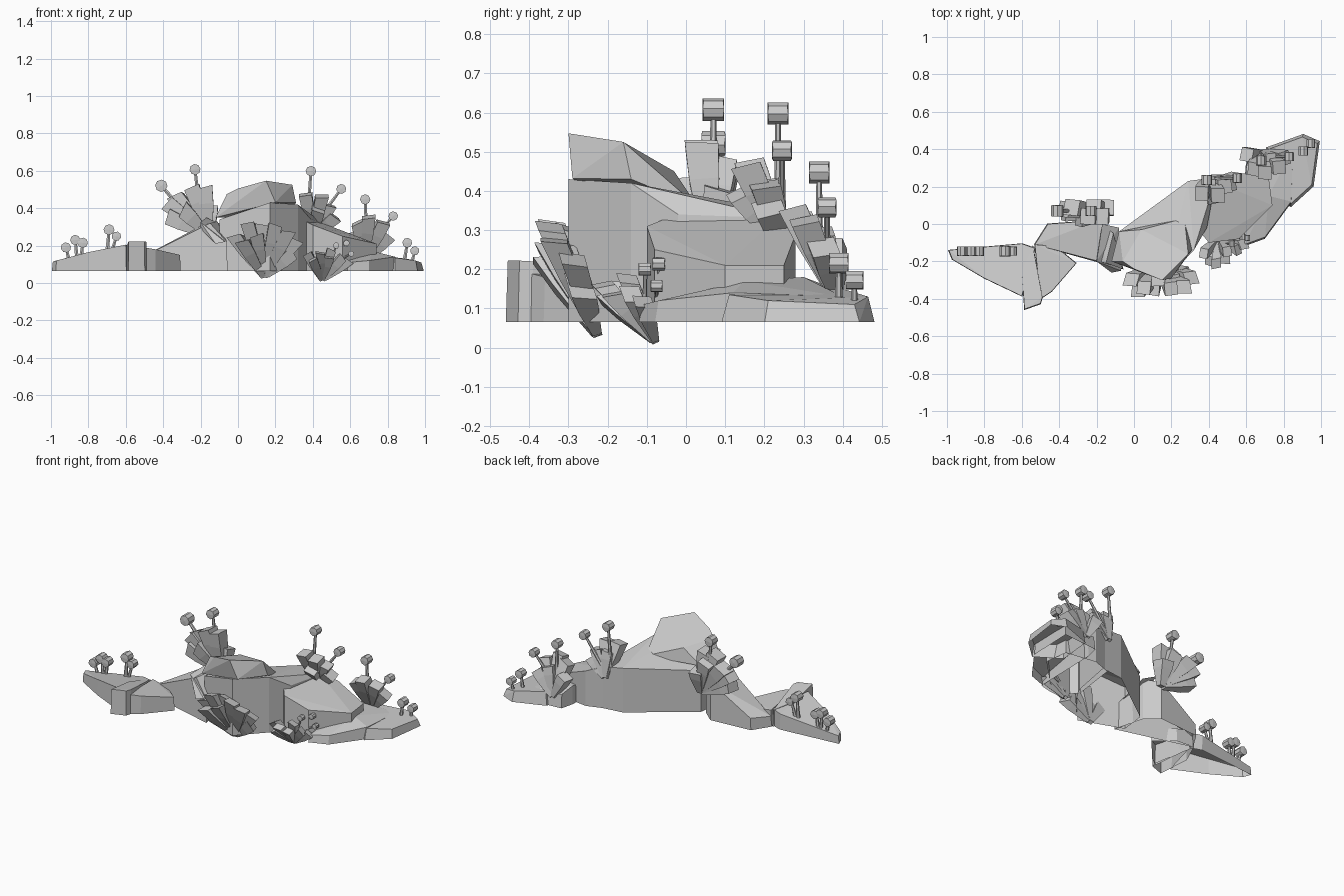
import bpy, bmesh, random
from mathutils import Vector as V
random.seed(4)
BASE = 0.065


def finish(name, bm):
    bmesh.ops.recalc_face_normals(bm, faces=bm.faces[:])
    me = bpy.data.meshes.new(name)
    bm.to_mesh(me)
    bm.free()
    ob = bpy.data.objects.new(name, me)
    bpy.context.collection.objects.link(ob)
    return ob


def rock(name, top, flare=1.03, grounded=True):
    """Faceted stone: hull of a top outline and its flared footprint, open underneath."""
    bm = bmesh.new()
    pts = [V(p) for p in top]
    c = sum(pts, V()) / len(pts)
    if grounded:
        pts += [V((c.x + (p.x - c.x) * flare, c.y + (p.y - c.y) * flare, BASE)) for p in pts]
    for p in pts:
        bm.verts.new(p)
    bmesh.ops.convex_hull(bm, input=bm.verts[:])
    bmesh.ops.delete(bm, geom=[v for v in bm.verts if not v.link_faces], context='VERTS')
    bm.normal_update()
    if grounded:
        under = [f for f in bm.faces if all(v.co.z < BASE + 0.001 for v in f.verts)]
        bmesh.ops.delete(bm, geom=under, context='FACES')
    bmesh.ops.dissolve_limit(bm, angle_limit=0.06, verts=bm.verts[:], edges=bm.edges[:])
    return finish(name, bm)


def fan(name, root, out, tips, w, t, lift):
    """Cluster of square blades that widen from a shared root to slanted tips."""
    bm = bmesh.new()
    root, out = V(root), V(out)
    for tip in tips:
        tip = V(tip)
        d = (tip - root).normalized()
        side = d.cross(out).normalized()
        thick = side.cross(d).normalized()
        start = root + (tip - root) * random.uniform(0, 0.12)
        slant = random.uniform(-0.2, 0.2)
        rings = []
        for k, s in ((0.0, 0.4), (0.65, 0.9), (0.97, 1.0)):
            ring = []
            for a, b in ((-1, -1), (1, -1), (1, 1), (-1, 1)):
                p = start.lerp(tip, k) + side * a * w * s / 2 + thick * b * t * s / 2
                if k > 0.9:
                    p += d * (a * w * slant + b * t * lift)
                ring.append(bm.verts.new(p))
            rings.append(ring)
        bm.faces.new(rings[0][::-1])
        bm.faces.new(rings[-1])
        for r0, r1 in zip(rings, rings[1:]):
            for i in range(4):
                j = (i + 1) % 4
                bm.faces.new((r0[i], r0[j], r1[j], r1[i]))
    return finish(name, bm)


def mushroom(name, foot, head, size):
    """Thin six-sided stalk with a barrel-shaped cap lying front to back."""
    foot, head = V(foot), V(head)
    d = head - foot
    rot = V((0, 0, 1)).rotation_difference(d.normalized()).to_matrix()
    bm = bmesh.new()
    bmesh.ops.create_cube(bm, size=2)
    bmesh.ops.subdivide_edges(bm, edges=bm.edges[:], cuts=1, use_grid_fill=True)
    for v in bm.verts:
        c = v.co.copy()
        y = c.y * (0.9 if abs(c.x * c.z) > 0.5 else 1.0)
        flat = V((c.x, 0, c.z))
        if flat.length > 0:
            flat = flat.normalized() * 1.06
        v.co = head + rot @ (V((flat.x, y, flat.z)) * size / 2)
    r = size * 0.14
    rings = [[bm.verts.new(p + rot @ V((x * q, y * q, 0)))
              for x, y in ((1, 0.5), (0, 1), (-1, 0.5), (-1, -0.5), (0, -1), (1, -0.5))]
             for p, q in ((foot, r * 1.5), (head - d.normalized() * size * 0.4, r))]
    for i in range(6):
        j = (i + 1) % 6
        bm.faces.new((rings[0][i], rings[0][j], rings[1][j], rings[1][i]))
    return finish(name, bm)


# Chain of stones from left to right
rock("left_tip_rock", [(-.99, -.14, .115), (-.97, -.19, .12), (-.8, -.29, .165), (-.6, -.385, .205),
                       (-.53, -.13, .17), (-.6, -.105, .165)], 1.02)
rock("left_front_rock", [(-.585, -.455, .222), (-.5, -.425, .222), (-.49, -.39, .22), (-.54, -.12, .17),
                         (-.6, -.25, .19)], 1.04)
rock("left_middle_rock", [(-.5, -.4, .19), (-.44, -.36, .18), (-.37, -.27, .165), (-.31, -.21, .15),
                          (-.42, -.12, .15), (-.53, -.11, .17)], 1.03)
rock("ramp_rock", [(-.53, -.11, .13), (-.46, .0, .14), (-.19, .02, .31), (-.11, -.05, .33),
                   (-.06, -.24, .22), (-.15, -.21, .32), (-.3, -.16, .24)], 1.02)
rock("joint_slab", [(-.2, -.2, .325), (-.17, .0, .35), (-.08, -.02, .31), (-.07, -.25, .22),
                    (-.2, -.19, .29), (-.12, -.26, .21)], grounded=False)
rock("centre_rock", [(-.08, -.04, .33), (.0, -.005, .34), (.29, .23, .35), (.44, .25, .33), (.39, -.02, .34),
                     (.32, -.14, .42), (.17, -.3, .43), (-.1, -.2, .34)], 1.0)
rock("centre_cap", [(.15, -.3, .547), (.29, -.16, .525), (.0, -.24, .505), (-.06, -.2, .475),
                    (-.08, -.04, .36), (.04, -.03, .45), (.27, .03, .36), (.2, -.29, .432),
                    (-.12, -.2, .35), (.31, -.14, .43)], grounded=False)
rock("right_rock", [(.36, -.05, .33), (.4, -.1, .31), (.56, -.08, .25), (.74, .1, .21),
                    (.72, .25, .21), (.52, .28, .29), (.4, .24, .34)], 1.0)
rock("right_ledge_rock", [(.59, -.11, .11), (.7, -.07, .12), (.79, .05, .13), (.84, .12, .14), (.72, .15, .17),
                          (.6, .3, .18), (.62, .38, .15), (.85, .4, .13)], 1.04)
rock("right_tip_rock", [(.84, .11, .135), (.95, .21, .12), (.98, .43, .11), (.9, .465, .13),
                        (.72, .4, .15), (.7, .2, .15)], 1.1)

# Blade clusters
fan("front_blades", (.14, -.225, .03), (0, -1, -.3),
    [(-.02, -.3, .255), (.02, -.36, .23), (.05, -.345, .325), (.1, -.35, .26), (.13, -.3, .31),
     (.2, -.35, .315), (.22, -.31, .25), (.27, -.34, .28), (.31, -.29, .23), (.29, -.27, .16)], .072, .06, .3)
fan("small_front_blades", (.45, -.075, .01), (0, -1, -.3),
    [(.37, -.16, .16), (.4, -.2, .13), (.44, -.215, .165), (.49, -.19, .14), (.5, -.15, .18),
     (.56, -.14, .14), (.59, -.11, .12)], .05, .045, .3)
fan("back_left_blades", (-.15, .06, .25), (0, 1, .1),
    [(-.38, .06, .36), (-.38, .08, .43), (-.34, .09, .47), (-.25, .04, .52), (-.22, .09, .48),
     (-.18, .04, .52), (-.3, .03, .4), (-.15, .09, .41)], .085, .085, -.05)
fan("back_right_blades", (.4, .25, .26), (0, 1, .4),
    [(.36, .16, .48), (.4, .2, .43), (.45, .15, .47), (.49, .2, .42), (.52, .21, .36), (.43, .14, .4)],
    .07, .075, -.1)
fan("far_right_blades", (.68, .385, .12), (0, 1, .4),
    [(.6, .37, .27), (.64, .29, .33), (.7, .27, .36), (.73, .34, .3), (.78, .3, .33), (.81, .35, .26)],
    .07, .07, -.1)

# Mushrooms: foot, cap centre, cap size
shrooms = [
    ((-.9, -.145, .11), (-.92, -.145, .19), .052), ((-.86, -.145, .12), (-.87, -.145, .23), .052),
    ((-.84, -.145, .13), (-.83, -.145, .215), .052), ((-.7, -.145, .15), (-.69, -.145, .285), .055),
    ((-.68, -.145, .15), (-.65, -.145, .25), .048),
    ((-.27, .07, .36), (-.41, .07, .52), .062), ((-.2, .07, .35), (-.23, .07, .607), .055),
    ((.37, .235, .32), (.39, .235, .598), .053), ((.43, .245, .34), (.552, .245, .503), .05),
    ((.69, .34, .2), (.68, .34, .447), .052), ((.71, .36, .22), (.83, .36, .358), .048),
    ((.89, .39, .12), (.905, .39, .215), .05), ((.93, .43, .11), (.945, .43, .172), .046),
    ((.49, -.105, .1), (.525, -.105, .2), .032), ((.5, -.07, .1), (.58, -.07, .213), .032),
    ((.5, -.075, .1), (.605, -.075, .157), .03)]
for i, s in enumerate(shrooms):
    mushroom(f"mushroom_{i + 1}", *s)
